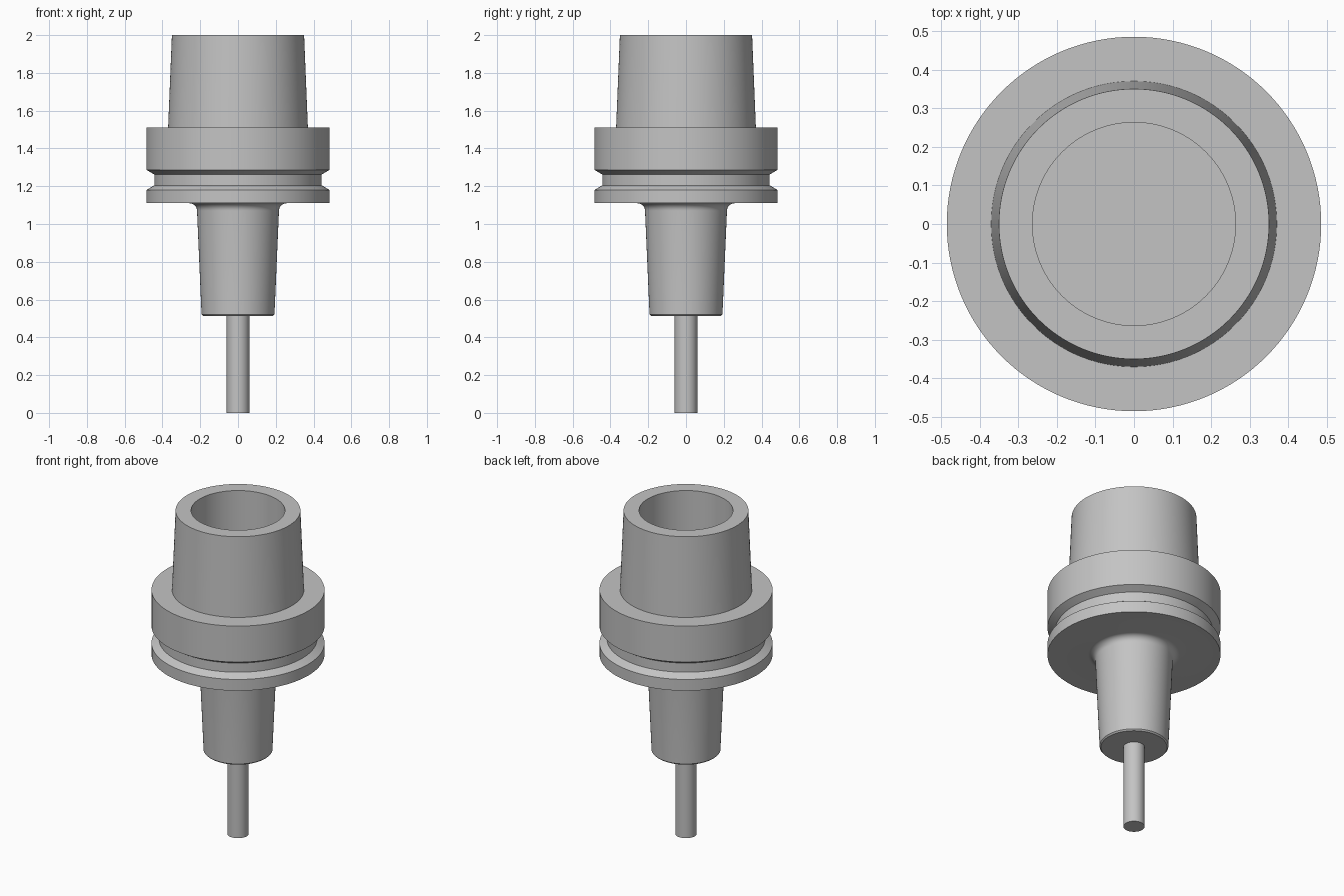
import bpy
import bmesh
from math import sin, cos, pi, radians

SEGMENTS = 128

cube = bpy.data.objects.get("Cube")
if cube:
    bpy.data.objects.remove(cube, do_unlink=True)

# Single bare metal colour
steel = bpy.data.materials.new("steel_grey")
steel.use_nodes = True
colour = (0.55, 0.55, 0.55, 1)
steel.diffuse_color = colour
steel.node_tree.nodes["Principled BSDF"].inputs["Base Color"].default_value = colour


def lathe(name, profile):
    """Revolve (radius, height) points about z; a zero radius closes an end."""
    bm = bmesh.new()
    verts = [bm.verts.new((r, 0, z)) for r, z in profile]
    edges = [bm.edges.new(pair) for pair in zip(verts, verts[1:])]
    bmesh.ops.spin(bm, geom=verts + edges, cent=(0, 0, 0), axis=(0, 0, 1),
                   angle=2 * pi, steps=SEGMENTS, use_merge=False)
    bmesh.ops.remove_doubles(bm, verts=bm.verts, dist=1e-4)
    bmesh.ops.recalc_face_normals(bm, faces=bm.faces)
    mesh = bpy.data.meshes.new(name)
    bm.to_mesh(mesh)
    bm.free()
    mesh.materials.append(steel)
    obj = bpy.data.objects.new(name, mesh)
    bpy.context.collection.objects.link(obj)
    bpy.ops.object.select_all(action="DESELECT")
    obj.select_set(True)
    bpy.context.view_layer.objects.active = obj
    bpy.ops.object.shade_smooth_by_angle(angle=radians(30))
    return obj


# Cutting shank at the bottom
lathe("tool_shank", [(0, 0), (0.06, 0), (0.06, 0.515), (0, 0.515)])

# Fillet that sweeps the nose out into the underside of the flange
fillet_r = 0.04
fillet = [(0.257 - fillet_r * cos(a), 1.07 + fillet_r * sin(a))
          for a in (i * pi / 16 for i in range(9))]

# Holder: nose, grooved flange, tapered cone and blind bore in one outline
nose = [(0, 0.513), (0.185, 0.513), (0.193, 0.521)]
flange = [(0.485, 1.11), (0.485, 1.18), (0.443, 1.205),
          (0.443, 1.262), (0.485, 1.287), (0.485, 1.51)]
cone = [(0.37, 1.51), (0.35, 2)]
bore = [(0.263, 2), (0.263, 1.5), (0, 1.5)]
lathe("tool_holder", nose + fillet + flange + cone + bore)
